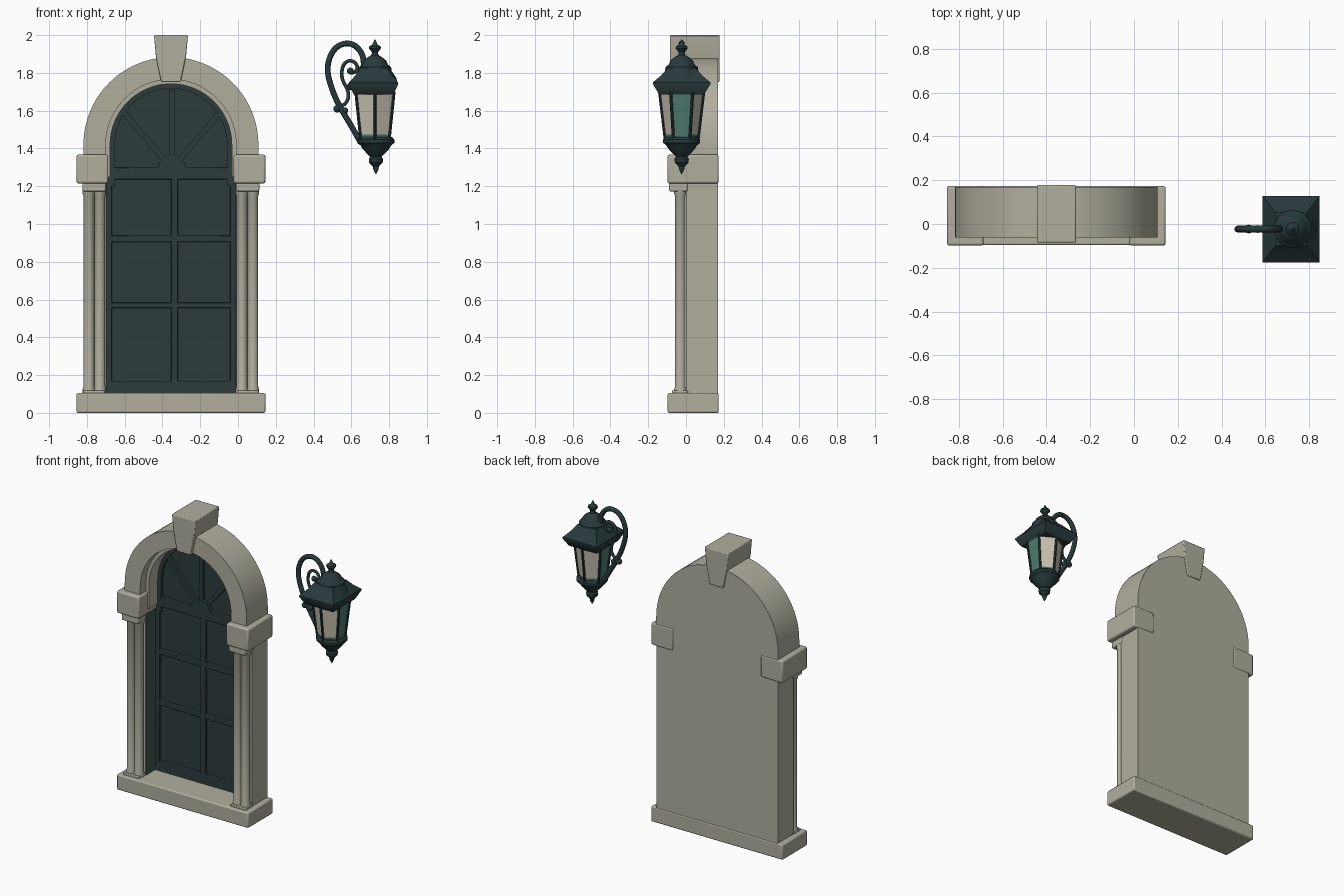
import bpy, bmesh, math
from mathutils import Vector

if "Cube" in bpy.data.objects:
    bpy.data.objects.remove(bpy.data.objects["Cube"])


def mat(name, r, g, b):
    m = bpy.data.materials.new(name)
    m.diffuse_color = (r, g, b, 1)
    m.use_nodes = True
    m.node_tree.nodes["Principled BSDF"].inputs["Base Color"].default_value = m.diffuse_color
    return m


STONE = mat("warm_stone", 0.44, 0.43, 0.345)
DARK = mat("dark_teal_frame", 0.026, 0.045, 0.046)
GREEN = mat("green_reveal", 0.045, 0.105, 0.085)
IRON = mat("lamp_iron", 0.021, 0.042, 0.045)
PATINA = mat("lamp_green_glass", 0.075, 0.20, 0.16)
CREAM = mat("lamp_cream_glass", 0.58, 0.54, 0.44)

CX, ZC = -0.355, 1.42          # window centre line, arch centre height
LX, LY = 0.725, -0.023         # lamp axis


def finish(name, bm, m, bevel=0, smooth=True):
    bmesh.ops.recalc_face_normals(bm, faces=bm.faces)
    me = bpy.data.meshes.new(name)
    bm.to_mesh(me)
    bm.free()
    ob = bpy.data.objects.new(name, me)
    bpy.context.collection.objects.link(ob)
    me.materials.append(m)
    if bevel:
        b = ob.modifiers.new("bevel", 'BEVEL')
        b.width, b.segments = bevel, 2
    if smooth:
        bpy.ops.object.select_all(action='DESELECT')
        bpy.context.view_layer.objects.active = ob
        ob.select_set(True)
        bpy.ops.object.shade_smooth_by_angle(angle=math.radians(35))
    return ob


def prism(name, pts, y0, y1, m, bevel=0):
    """Outline in x-z pushed through from y0 to y1."""
    bm = bmesh.new()
    a = [bm.verts.new((x, y0, z)) for x, z in pts]
    b = [bm.verts.new((x, y1, z)) for x, z in pts]
    bm.faces.new(a)
    bm.faces.new(b)
    n = len(pts)
    for i in range(n):
        bm.faces.new((a[i], a[(i + 1) % n], b[(i + 1) % n], b[i]))
    return finish(name, bm, m, bevel)


def box(name, x0, x1, y0, y1, z0, z1, m, bevel=0):
    return prism(name, [(x0, z0), (x1, z0), (x1, z1), (x0, z1)], y0, y1, m, bevel)


def arch(r, zb, n=40):
    arc = [(CX + r * math.cos(math.pi * i / n), ZC + r * math.sin(math.pi * i / n)) for i in range(n + 1)]
    return [(CX + r, zb)] + arc + [(CX - r, zb)]


def arch_ring(name, r0, r1, zb, y0, y1, m):
    bm = bmesh.new()
    prev = None
    for (ax, az), (bx, bz) in zip(arch(r0, zb), arch(r1, zb)):
        cur = [bm.verts.new(p) for p in ((ax, y0, az), (bx, y0, bz), (bx, y1, bz), (ax, y1, az))]
        if prev:
            for k in range(4):
                bm.faces.new((prev[k], prev[(k + 1) % 4], cur[(k + 1) % 4], cur[k]))
        else:
            bm.faces.new(cur)
        prev = cur
    bm.faces.new(prev)
    return finish(name, bm, m)


def loft(name, rings, m, bevel=0):
    bm = bmesh.new()
    rows = [[bm.verts.new(p) for p in r] for r in rings]
    n = len(rows[0])
    for a, b in zip(rows, rows[1:]):
        for i in range(n):
            bm.faces.new((a[i], a[(i + 1) % n], b[(i + 1) % n], b[i]))
    bm.faces.new(rows[0])
    bm.faces.new(rows[-1])
    return finish(name, bm, m, bevel)


def circle(x, y, z, r, n=24, off=0.0):
    return [(x + r * math.cos(2 * math.pi * (i + off) / n), y + r * math.sin(2 * math.pi * (i + off) / n), z)
            for i in range(n)]


def lathe(name, x, y, prof, m, n=24, off=0.0):
    return loft(name, [circle(x, y, z, r, n, off) for r, z in prof], m)


def tube(name, pts, r, m, y=LY):
    cu = bpy.data.curves.new(name, 'CURVE')
    cu.dimensions, cu.bevel_depth, cu.bevel_resolution = '3D', r, 3
    cu.use_fill_caps = True
    cu.resolution_u = 6
    s = cu.splines.new('NURBS')
    s.points.add(len(pts) - 1)
    for p, (x, z) in zip(s.points, pts):
        p.co = (x, y, z, 1)
    s.use_endpoint_u, s.order_u = True, 3
    cu.materials.append(m)
    ob = bpy.data.objects.new(name, cu)
    bpy.context.collection.objects.link(ob)


# --- Stone surround ---
box("sill", CX - 0.5, CX + 0.5, -0.097, 0.173, 0, 0.105, STONE, 0.008)
prism("back_wall", arch(0.461, 0.1), 0.14, 0.17, STONE)
arch_ring("arch", 0.345, 0.463, 1.34, -0.062, 0.169, STONE)
arch_ring("arch_inner_lip", 0.322, 0.347, 1.25, 0.0, 0.15, STONE)
prism("keystone", [(CX - 0.052, 1.752), (CX + 0.052, 1.752), (CX + 0.08, 1.89), (CX + 0.09, 2.0),
                   (CX - 0.09, 2.0), (CX - 0.08, 1.89)], -0.085, 0.178, STONE, 0.006)

for s, side in ((-1, "left"), (1, "right")):
    def sbox(name, a, b, *rest):
        x = sorted((CX + s * a, CX + s * b))
        return box(side + name, x[0], x[1], *rest)
    sbox("_jamb", 0.347, 0.462, 0.0, 0.169, 0.09, 1.40, STONE)
    sbox("_impost", 0.332, 0.5, -0.098, 0.173, 1.215, 1.367, STONE, 0.01)
    sbox("_capital", 0.345, 0.468, -0.09, 0.01, 1.172, 1.22, STONE, 0.008)
    sbox("_column_base", 0.35, 0.465, -0.075, 0.01, 0.1, 0.118, STONE, 0.004)
    sbox("_reveal", 0.342, 0.348, 0.003, 0.13, 0.105, 1.216, GREEN)
    for k, off in enumerate((0.376, 0.434)):
        lathe(f"{side}_column_{k}", CX + s * off, -0.03,
              [(0.033, 0.1), (0.033, 0.125), (0.028, 0.14), (0.028, 1.15), (0.033, 1.16), (0.033, 1.19)], STONE)

# --- Window panel and glazing bars ---
prism("window_panel", arch(0.335, 0.1), 0.118, 0.145, DARK)
box("window_panel_lower", CX - 0.346, CX + 0.346, 0.118, 0.145, 0.1, 1.3, DARK)
arch_ring("fan_frame", 0.297, 0.326, 1.2, 0.095, 0.125, DARK)
B = (0.097, 0.125)
box("frame_left", CX - 0.344, CX - 0.312, *B, 0.1, 1.3, DARK, 0.004)
box("frame_right", CX + 0.312, CX + 0.344, *B, 0.1, 1.3, DARK, 0.004)
for i, (z0, z1) in enumerate(((0.1, 0.17), (0.555, 0.585), (0.905, 0.94), (1.235, 1.3))):
    box(f"glazing_bar_{i}", CX - 0.33, CX + 0.33, *B, z0, z1, DARK, 0.004)
box("centre_bar", CX + 0.0, CX + 0.038, *B, 0.12, 1.25, DARK, 0.004)
hub = (CX + 0.005, 1.29)
prism("fan_hub", [(hub[0] + 0.075 * math.cos(math.pi * i / 12), hub[1] + 0.075 * math.sin(math.pi * i / 12))
                  for i in range(13)], 0.093, 0.125, DARK)
for i, (deg, ln) in enumerate(((50, 0.4), (90, 0.42), (130, 0.4))):
    d = Vector((math.cos(math.radians(deg)), math.sin(math.radians(deg))))
    p = Vector((-d.y, d.x)) * 0.014
    h = Vector(hub)
    prism(f"fan_spoke_{i}", [tuple(q) for q in (h - p, h + d * ln - p, h + d * ln + p, h + p)], *B, DARK)

# --- Wall lantern: square flared roof, hexagonal cage ---
loft("lamp_roof", [[(0.718 + sx * a, LY + sy * b, z) for sx, sy in ((-1, -1), (1, -1), (1, 1), (-1, 1))]
                   for a, b, z in ((0.105, 0.118, 1.685), (0.112, 0.128, 1.70), (0.13, 0.152, 1.74),
                                   (0.13, 0.152, 1.75), (0.098, 0.11, 1.785), (0.07, 0.075, 1.825))], IRON)
lathe("lamp_dome", LX, LY, [(0.118, 1.755), (0.112, 1.775), (0.088, 1.81), (0.086, 1.83), (0.068, 1.845),
                            (0.06, 1.865), (0.035, 1.885), (0.018, 1.895), (0.016, 1.91), (0.032, 1.93),
                            (0.03, 1.94), (0.014, 1.95), (0.002, 1.977)], IRON, 16)

cage = loft("lamp_panes", [circle(LX, LY, z, r, 6, 0.5) for r, z in
                           ((0.084, 1.44), (0.089, 1.475), (0.115, 1.70))], CREAM)
cage.data.materials.append(PATINA)
for f in cage.data.polygons:      # side panes and the lowest band are green
    if abs(f.normal.x) > 0.8 or f.center.z < 1.47:
        f.material_index = 1
for i, (a, b) in enumerate(zip(circle(LX, LY, 1.44, 0.086, 6, 0.5), circle(LX, LY, 1.70, 0.117, 6, 0.5))):
    loft(f"lamp_post_{i}", [circle(*a, 0.008, 8), circle(*b, 0.008, 8)], IRON)

lathe("lamp_bottom", LX + 0.005, LY, [(0.002, 1.265), (0.014, 1.29), (0.016, 1.305), (0.036, 1.325),
                                      (0.038, 1.345), (0.03, 1.355), (0.045, 1.37), (0.072, 1.40),
                                      (0.08, 1.415), (0.098, 1.43), (0.098, 1.447), (0.086, 1.46)], IRON)

# --- Scroll bracket ---
tube("bracket_hook", [(0.65, 1.43), (0.60, 1.52), (0.55, 1.60), (0.50, 1.70), (0.465, 1.83), (0.51, 1.94),
                      (0.60, 1.965), (0.665, 1.90), (0.665, 1.81), (0.70, 1.78)], 0.016, IRON)
tube("bracket_curl", [(0.53, 1.62), (0.575, 1.63), (0.59, 1.70), (0.545, 1.77), (0.555, 1.85),
                      (0.60, 1.87), (0.635, 1.84), (0.625, 1.80), (0.595, 1.80)], 0.010, IRON)
for i, (x, z, r) in enumerate(((0.595, 1.81, 0.018), (0.525, 1.61, 0.02), (0.565, 1.60, 0.018),
                               (0.60, 1.73, 0.022))):
    bm = bmesh.new()
    bmesh.ops.create_uvsphere(bm, u_segments=12, v_segments=8, radius=r)
    bmesh.ops.translate(bm, verts=bm.verts, vec=(x, LY, z))
    finish(f"bracket_knob_{i}", bm, IRON)
